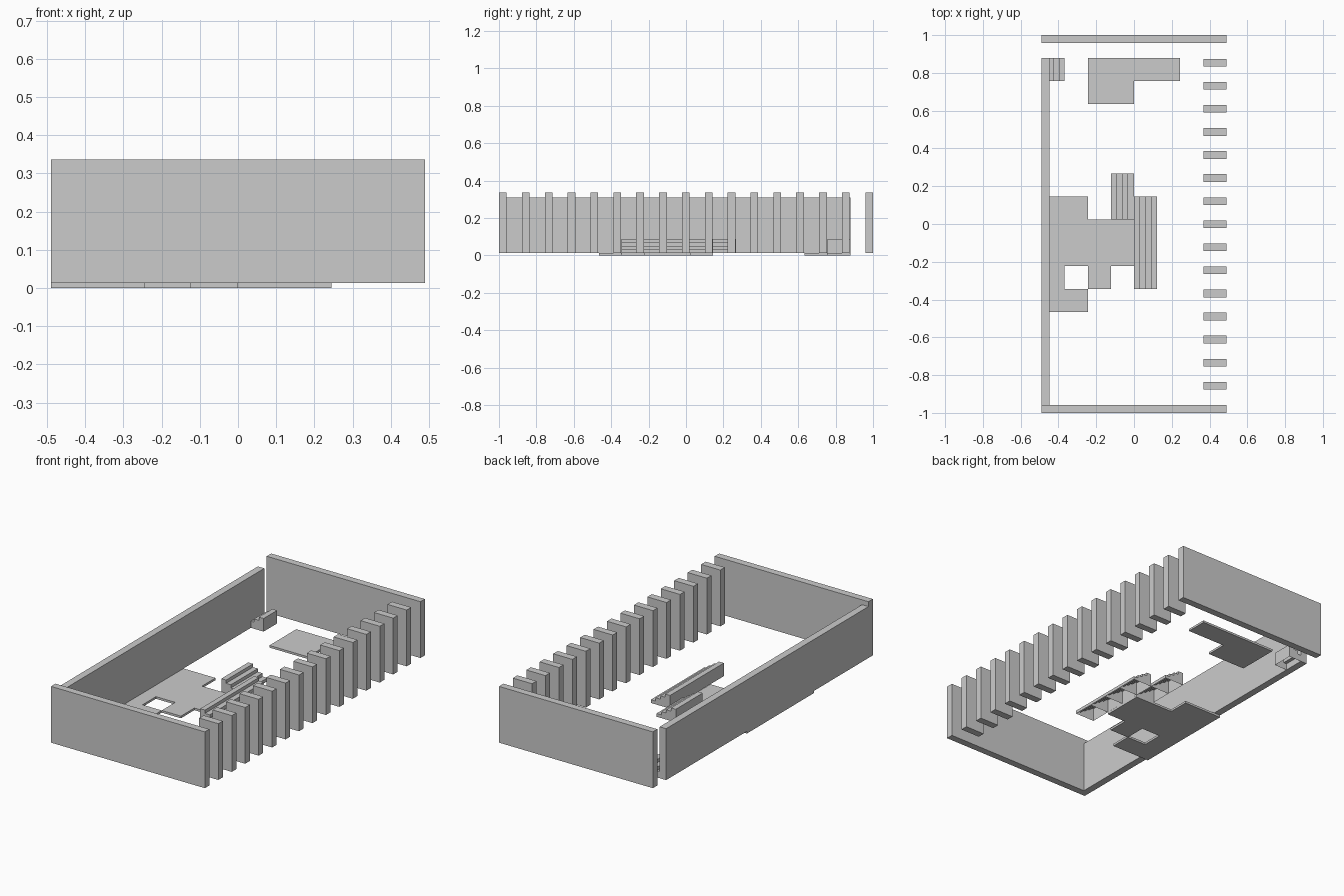
import bpy, bmesh

if "Cube" in bpy.data.objects:
    bpy.data.objects.remove(bpy.data.objects["Cube"])

U = 0.1222          # tile module
X0, Y0 = -0.489, 0.145
BASE, TOP = 0.0125, 0.336


def mesh_object(name, bm):
    me = bpy.data.meshes.new(name)
    bm.to_mesh(me)
    bm.free()
    ob = bpy.data.objects.new(name, me)
    bpy.context.collection.objects.link(ob)
    return ob


def box(name, x0, x1, y0, y1, z0, z1):
    bm = bmesh.new()
    bmesh.ops.create_cube(bm, size=1)
    for v in bm.verts:
        v.co = ((x0, x1)[v.co.x > 0], (y0, y1)[v.co.y > 0], (z0, z1)[v.co.z > 0])
    return mesh_object(name, bm)


def floor(name, cells, y_top):
    """Slab made of grid cells (column, row), rows counted towards the front."""
    bm = bmesh.new()
    for c, r in cells:
        x, y = X0 + c * U, y_top - r * U
        bm.faces.new([bm.verts.new((x + a * U, y - b * U, BASE))
                      for a, b in ((0, 0), (0, 1), (1, 1), (1, 0))])
    bmesh.ops.remove_doubles(bm, verts=bm.verts, dist=1e-4)
    bmesh.ops.dissolve_limit(bm, angle_limit=0.01, verts=bm.verts, edges=bm.edges)
    ret = bmesh.ops.extrude_face_region(bm, geom=bm.faces[:], use_keep_orig=True)
    for v in ret["geom"]:
        if isinstance(v, bmesh.types.BMVert):
            v.co.z = 0
    bmesh.ops.recalc_face_normals(bm, faces=bm.faces)
    return mesh_object(name, bm)


def stair(name, x_low, x_high, y0, y1, steps=4, height=0.0755):
    """Stair shell open underneath, climbing from x_low to x_high."""
    run, rise = (x_high - x_low) / steps, height / steps
    prof = [(x_low, BASE)]
    for i in range(steps):
        z = BASE + (i + 1) * rise
        prof += [(x_low + i * run, z), (x_low + (i + 1) * run, z)]
    prof.append((x_high, BASE))
    bm = bmesh.new()
    a = [bm.verts.new((x, y0, z)) for x, z in prof]
    b = [bm.verts.new((x, y1, z)) for x, z in prof]
    bm.faces.new(a)
    bm.faces.new(b[::-1])
    n = len(prof)
    bottom = None
    for i in range(n):
        j = (i + 1) % n
        bottom = bm.faces.new((a[i], b[i], b[j], a[j]))
    bmesh.ops.recalc_face_normals(bm, faces=bm.faces)
    bm.faces.remove(bottom)
    return mesh_object(name, bm)


# Outer walls
box("front_wall", -0.489, 0.489, -1, -0.959, BASE, TOP)
box("back_wall", -0.489, 0.489, 0.959, 1, BASE, TOP)
box("left_wall", -0.489, -0.448, -0.959, 0.879, BASE, 0.308)

# Row of fins along the right side
for i in range(15):
    y = -0.877 + i * U
    box(f"fin_{i + 1}", 0.367, 0.489, y, y + 0.041, BASE, TOP)

# Floor slabs
main = [(c, r) for c in (0, 1) for r in range(5) if (c, r) != (1, 3)]
main += [(2, 1), (2, 2), (2, 3), (3, 1), (3, 2)]
floor("main_floor", main, Y0)
floor("back_floor", [(2, 0), (3, 0), (4, 0), (5, 0), (2, 1), (3, 1)], 0.879)

# Stairs, one shell per tile
for i in range(4):
    stair(f"long_stair_{i + 1}", U, 0, Y0 - (i + 1) * U, Y0 - i * U)
for i in range(2):
    stair(f"short_stair_{i + 1}", 0, -U, Y0 - U + i * U, Y0 + i * U)
stair("corner_stair", X0, X0 + U, 0.879 - U, 0.879)
